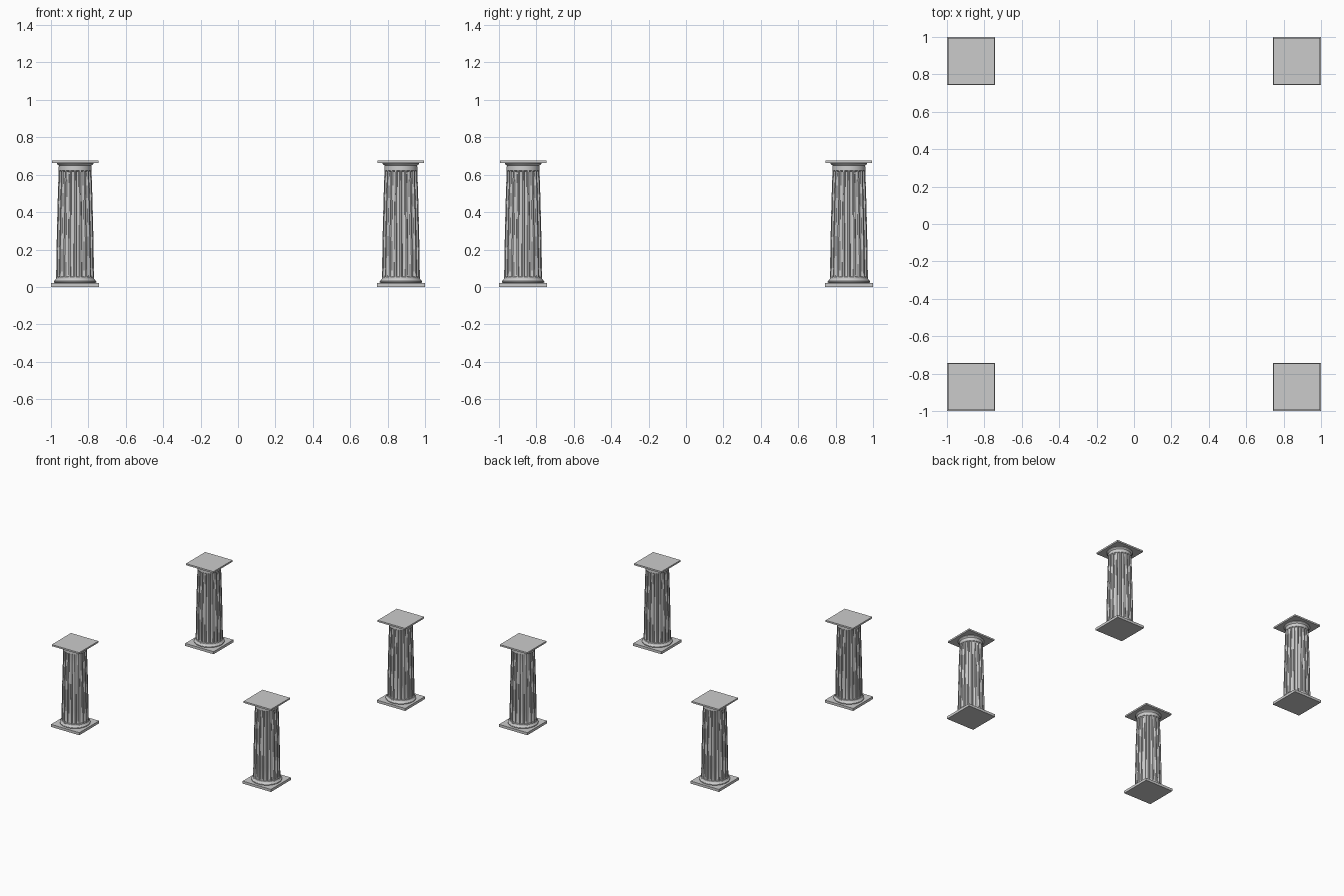
import bpy, bmesh, math

if "Cube" in bpy.data.objects:
    bpy.data.objects.remove(bpy.data.objects["Cube"])

stone = bpy.data.materials.new("grey stone")
stone.diffuse_color = (0.6, 0.6, 0.6, 1)
stone.use_nodes = True
stone.node_tree.nodes["Principled BSDF"].inputs["Base Color"].default_value = stone.diffuse_color

C = 0.871        # column centre offset on x and y
FLUTES = 20
SUB = 8          # points per flute, including the flat fillet


def finish(name, bm, smooth):
    bmesh.ops.recalc_face_normals(bm, faces=bm.faces[:])
    me = bpy.data.meshes.new(name)
    bm.to_mesh(me)
    bm.free()
    me.materials.append(stone)
    ob = bpy.data.objects.new(name, me)
    bpy.context.collection.objects.link(ob)
    if smooth:
        bpy.ops.object.select_all(action='DESELECT')
        ob.select_set(True)
        bpy.context.view_layer.objects.active = ob
        bpy.ops.object.shade_smooth_by_angle(angle=math.radians(30))
    return ob


def slab(name, half, z0, z1):
    bm = bmesh.new()
    bmesh.ops.create_cube(bm, size=1)
    for v in bm.verts:
        v.co = (v.co.x * 2 * half, v.co.y * 2 * half, z0 + (v.co.z + 0.5) * (z1 - z0))
    return finish(name, bm, False)


def lathe(name, profile, n, shape=None):
    """Stack rings of (radius, z); shape(i, z) gives the inward cut."""
    bm = bmesh.new()
    rings = []
    for r, z in profile:
        ring = []
        for i in range(n):
            a = 2 * math.pi * i / n
            rr = r - (shape(i, z) if shape else 0)
            ring.append(bm.verts.new((rr * math.cos(a), rr * math.sin(a), z)))
        rings.append(ring)
    for lo, hi in zip(rings, rings[1:]):
        for i in range(n):
            j = (i + 1) % n
            bm.faces.new((lo[i], lo[j], hi[j], hi[i]))
    bm.faces.new(rings[0][::-1])
    bm.faces.new(rings[-1])
    return finish(name, bm, True)


# Fluted shaft: scooped channels with rounded ends, slight taper
F0, F1, END = 0.052, 0.622, 0.012


def flute(i, z):
    k = i % SUB
    u = (k - SUB / 2) / (SUB / 2 - 1)       # -1..1 across the channel
    if abs(u) >= 1:
        return 0
    t = min(z - F0, F1 - z) / END           # fade at both ends
    if t <= 0:
        return 0
    t = min(t, 1)
    return 0.0095 * math.sqrt(1 - u * u) * math.sqrt(1 - (1 - t) ** 2)


def shaft_radius(z):
    t = z / 0.655
    return 0.102 - 0.015 * t + 0.002 * math.sin(math.pi * t)


zs = [0.036, F0, F0 + 0.004, F0 + END, 0.16, 0.26, 0.36, 0.46, 0.54,
      F1 - END, F1 - 0.004, F1, 0.654]
shaft = [(shaft_radius(z), z) for z in zs]

parts = [
    slab("plinth", 0.1285, 0.0, 0.021),
    # rounded base moulding
    lathe("base_ring", [(0.108, 0.021), (0.113, 0.024), (0.114, 0.028),
                        (0.112, 0.033), (0.107, 0.036), (0.105, 0.039),
                        (0.102, 0.044)], 48),
    lathe("fluted_shaft", shaft, FLUTES * SUB, flute),
    # flared capital
    lathe("capital_ring", [(0.087, 0.648), (0.090, 0.652), (0.095, 0.655),
                           (0.098, 0.659), (0.098, 0.663)], 48),
    slab("top_slab", 0.1245, 0.663, 0.676),
]

# Four columns, one in each corner
corners = {"front_left": (-C, -C), "front_right": (C, -C),
           "back_left": (-C, C), "back_right": (C, C)}
for label, (x, y) in corners.items():
    for p in parts:
        ob = p.copy()
        ob.name = label + "_" + p.name
        ob.location = (x, y, 0)
        bpy.context.collection.objects.link(ob)
for p in parts:
    bpy.data.objects.remove(p)
